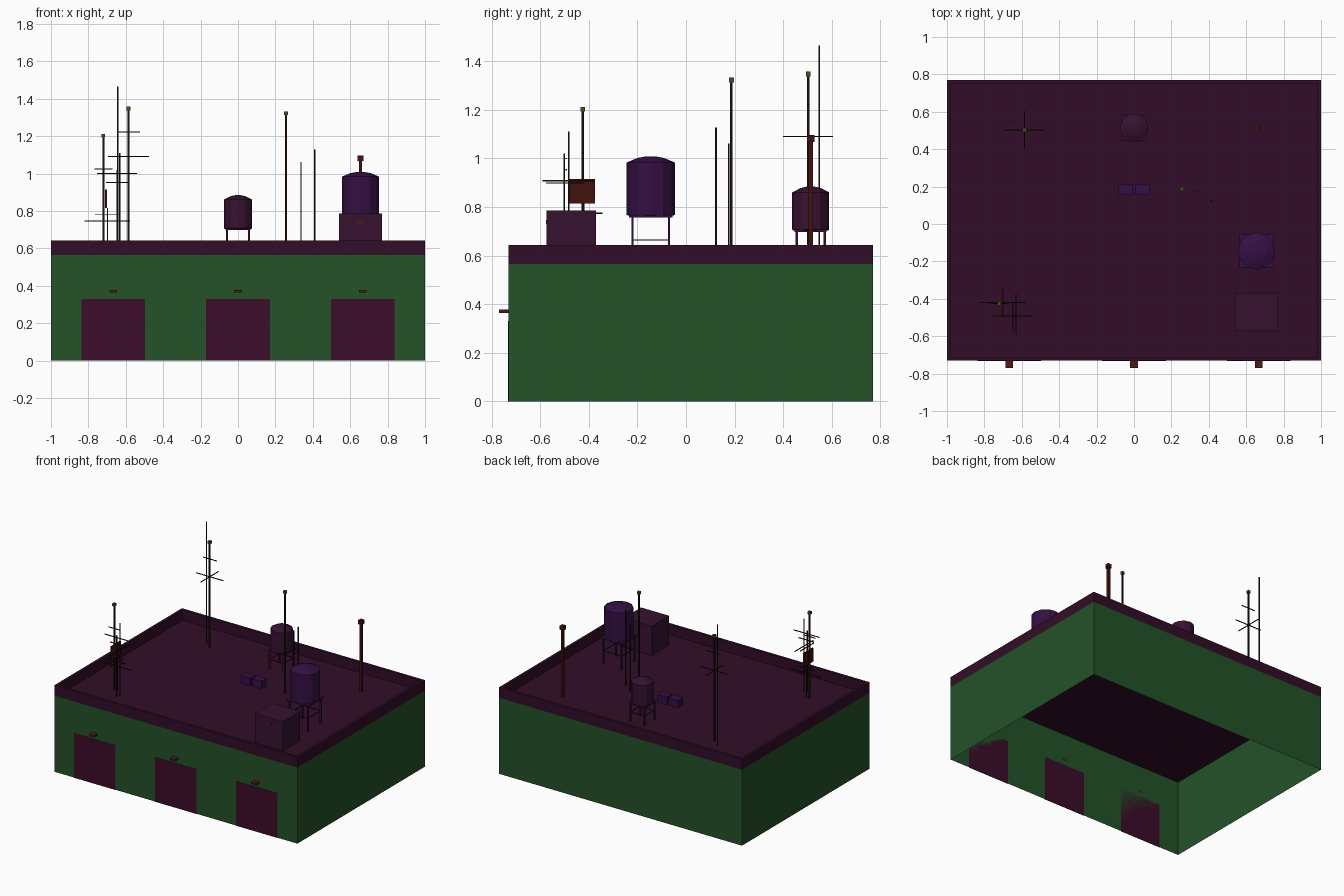
import bpy, bmesh, math

if "Cube" in bpy.data.objects:
    bpy.data.objects.remove(bpy.data.objects["Cube"])

def mat(name, rgb):
    m = bpy.data.materials.new(name)
    m.diffuse_color = (*rgb, 1)
    m.use_nodes = True
    m.node_tree.nodes["Principled BSDF"].inputs["Base Color"].default_value = m.diffuse_color
    return m

GREEN = mat("wall_green", (0.017, 0.085, 0.022))
PLUM = mat("roof_plum", (0.031, 0.004, 0.020))
DOOR = mat("door_plum", (0.044, 0.004, 0.022))
VIOLET = mat("tank_violet", (0.034, 0.005, 0.056))
SMALL = mat("small_tank_plum", (0.037, 0.006, 0.030))
BROWN = mat("lamp_brown", (0.075, 0.010, 0.008))
DARK = mat("pole_dark", (0.014, 0.004, 0.003))
RED = mat("panel_red", (0.055, 0.006, 0.005))
OLIVE = mat("cap_olive", (0.06, 0.08, 0.012))

X0, X1, Y0, Y1 = -1.0, 1.0, -0.73, 0.77
FLOOR, TOP, EDGE = 0.565, 0.643, 0.02

def finish(name, bm, m):
    me = bpy.data.meshes.new(name)
    bmesh.ops.recalc_face_normals(bm, faces=bm.faces)
    bm.to_mesh(me)
    bm.free()
    me.materials.append(m)
    ob = bpy.data.objects.new(name, me)
    bpy.context.collection.objects.link(ob)
    return ob

def box(name, x, y, z, m, skip=()):
    """Box from (min, max) pairs; skip drops the 'top' or 'bottom' face."""
    bm = bmesh.new()
    bmesh.ops.create_cube(bm, size=1)
    for v in bm.verts:
        v.co = [(a + b) / 2 + c * (b - a) for (a, b), c in zip((x, y, z), v.co)]
    bm.normal_update()
    drop = [f for f in bm.faces if ("top" in skip and f.normal.z > .5)
            or ("bottom" in skip and f.normal.z < -.5)]
    bmesh.ops.delete(bm, geom=drop, context='FACES')
    return finish(name, bm, m)

def bar(name, c, size, m):
    return box(name, *[(p - s / 2, p + s / 2) for p, s in zip(c, size)], m)

def pole(name, x, y, top, w=0.006, m=DARK, cap=0, cap_mat=OLIVE):
    box(name, (x - w/2, x + w/2), (y - w/2, y + w/2), (FLOOR, top), m)
    if cap:
        bar(name + "_cap", (x, y, top - cap/2 + .002), (cap, cap, cap), cap_mat)

def arm_x(name, x0, x1, y, z, t=0.005):
    bar(name, ((x0 + x1) / 2, y, z), (x1 - x0, t, t), DARK)

def arm_y(name, x, y0, y1, z, t=0.005):
    bar(name, (x, (y0 + y1) / 2, z), (t, y1 - y0, t), DARK)

# Building shell, open underneath
box("walls", (X0, X1), (Y0, Y1), (0, FLOOR), GREEN, ("top", "bottom"))

# Roof floor and parapet in one piece
bm = bmesh.new()
def ring(e, z):
    return [bm.verts.new(p) for p in ((X0+e, Y0+e, z), (X1-e, Y0+e, z),
                                      (X1-e, Y1-e, z), (X0+e, Y1-e, z))]
rings = [ring(0, FLOOR), ring(0, TOP), ring(EDGE, TOP), ring(EDGE, FLOOR + .002)]
for a, b in zip(rings, rings[1:]):
    for i in range(4):
        bm.faces.new((a[i], a[(i+1) % 4], b[(i+1) % 4], b[i]))
bm.faces.new(rings[-1])
bm.faces.new(rings[0][::-1])
finish("roof_and_parapet", bm, PLUM)

# Doors with lamps above
for i, x in enumerate((-0.667, 0, 0.667)):
    box(f"door_{i}", (x - .171, x + .171), (Y0 - .003, Y0), (0, .33), DOOR)
    box(f"door_lamp_{i}", (x - .021, x + .021), (-.77, Y0), (.364, .378), BROWN)

# Stair house with small front lamp
box("stair_house", (.54, .77), (-.573, -.37), (FLOOR, .785), SMALL)
box("stair_house_lamp", (.635, .675), (-.576, -.573), (.731, .747), BROWN)

# Water tanks on four-legged stands
def tank(name, x, y, r, z0, z1, apex, leg, m, platform=0):
    bm = bmesh.new()
    n = 12
    prof = [(r * .95, z0), (r, z0 + .004), (r, z1), (r * .55, z1 + (apex - z1) * .75),
            (r * .2, apex)]
    rows = [[bm.verts.new((x + q * math.cos(k * math.tau / n),
                           y + q * math.sin(k * math.tau / n), z))
             for k in range(n)] for q, z in prof]
    for a, b in zip(rows, rows[1:]):
        for k in range(n):
            bm.faces.new((a[k], a[(k+1) % n], b[(k+1) % n], b[k]))
    bm.faces.new(rows[0])
    bm.faces.new(rows[-1])
    finish(name, bm, m)
    zb = FLOOR + (z0 - FLOOR) * .5
    for s in (-1, 1):
        for t in (-1, 1):
            bar(f"{name}_leg", (x + s*leg, y + t*leg, (FLOOR + z0) / 2),
                (.01, .01, z0 - FLOOR), m)
        bar(f"{name}_brace_x", (x, y + s*leg, zb), (2*leg, .005, .005), m)
        bar(f"{name}_brace_y", (x + s*leg, y, zb), (.005, 2*leg, .005), m)
    if platform:
        bar(f"{name}_platform", (x, y, z0 - .002), (2*platform, 2*platform, .009), m)

tank("large_water_tank", .655, -.145, .099, .764, .983, 1.008, .075, VIOLET, .09)
tank("small_water_tank", 0, .513, .076, .704, .86, .884, .058, SMALL, .066)

# Two cooling units
for s in (-1, 1):
    bar(f"cooling_unit_{s}", (s * .045, .185, FLOOR + .029), (.078, .06, .058), VIOLET)

# Back left aerial mast
pole("back_mast", -.585, .503, 1.355, .01, cap=.02)
pole("back_whip", -.643, .548, 1.465)
arm_x("back_arm_low", -.695, -.475, .503, 1.09)
arm_y("back_arm_cross", -.585, .4, .605, 1.09)
arm_x("back_arm_high", -.64, -.525, .503, 1.222)

# Front left aerial cluster
pole("front_mast", -.72, -.425, 1.21, .01, cap=.02)
pole("front_stub", -.697, -.42, .815)
pole("front_whip_tall", -.632, -.483, 1.11)
pole("front_whip_short", -.647, -.50, 1.02)
box("aerial_panel", (-.711, -.701), (-.483, -.375), (.815, .915), RED)
arm_x("mast_arm", -.768, -.67, -.425, 1.023)
arm_x("stub_arm_low", -.82, -.577, -.42, .747)
arm_x("stub_arm_high", -.765, -.63, -.42, .782)
arm_y("stub_arm_cross", -.70, -.5, -.343, .774)
arm_x("whip_arm_high", -.753, -.54, -.493, 1.0)
arm_x("whip_arm_low", -.705, -.58, -.493, .953)
arm_y("whip_cross_a", -.632, -.59, -.375, .908)
arm_y("whip_cross_b", -.647, -.575, -.42, .899)

# Middle poles and red beacon pole
pole("middle_mast", .257, .187, 1.33, .01, cap=.02)
pole("middle_whip_short", .337, .175, 1.062)
pole("middle_whip_tall", .41, .123, 1.127, .008)
pole("beacon_pole", .655, .513, 1.095, .017, RED, .03, RED)
